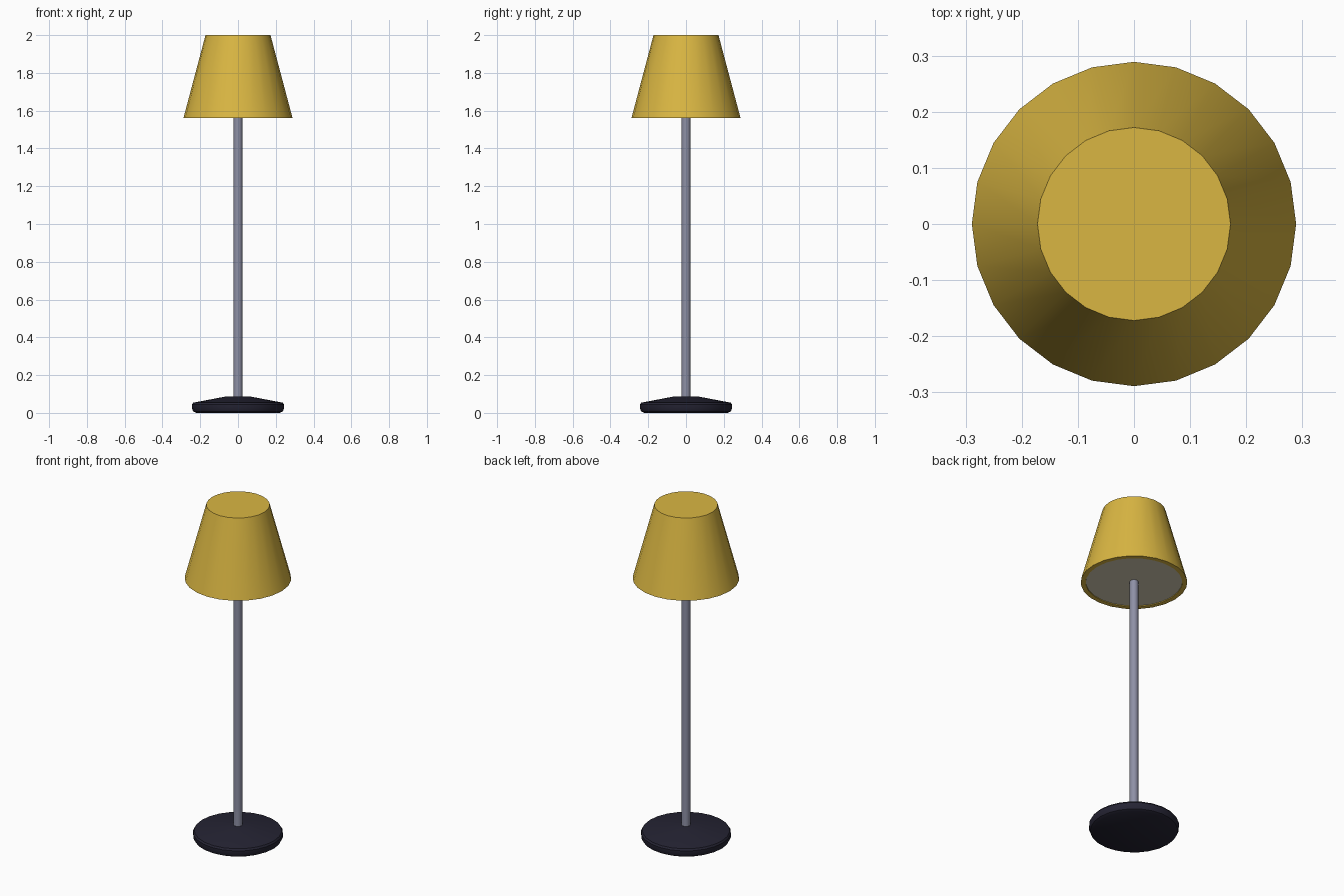
import bpy, bmesh, math

if "Cube" in bpy.data.objects:
    bpy.data.objects.remove(bpy.data.objects["Cube"])


def material(name, rgb):
    m = bpy.data.materials.new(name)
    m.diffuse_color = (*rgb, 1.0)
    m.use_nodes = True
    m.node_tree.nodes["Principled BSDF"].inputs["Base Color"].default_value = m.diffuse_color
    return m


yellow = material("mustard_yellow", (0.70, 0.47, 0.055))
cream = material("warm_white", (0.68, 0.62, 0.47))
steel = material("blue_grey", (0.27, 0.28, 0.38))
dark = material("dark_navy", (0.018, 0.017, 0.033))


def lathe(name, profile, sides, mat):
    """Spin an (radius, z) profile, bottom to top, around z; radius 0 closes to a point."""
    bm = bmesh.new()
    rings = []
    for r, z in profile:
        rings.append([bm.verts.new((r * math.cos(2 * math.pi * i / sides),
                                    r * math.sin(2 * math.pi * i / sides), z))
                      for i in range(sides)])
    for a, b in zip(rings, rings[1:]):
        for i in range(sides):
            j = (i + 1) % sides
            bm.faces.new((a[i], a[j], b[j], b[i]))
    bm.faces.new(rings[0][::-1])
    bm.faces.new(rings[-1])
    bmesh.ops.recalc_face_normals(bm, faces=bm.faces)
    mesh = bpy.data.meshes.new(name)
    bm.to_mesh(mesh)
    bm.free()
    mesh.materials.append(mat)
    obj = bpy.data.objects.new(name, mesh)
    bpy.context.collection.objects.link(obj)
    bpy.ops.object.select_all(action='DESELECT')
    obj.select_set(True)
    bpy.context.view_layer.objects.active = obj
    bpy.ops.object.shade_smooth_by_angle(angle=math.radians(32))
    return obj


# Weighted foot with rounded rim and shallow cone top
lathe("base", [(0.222, 0.0), (0.237, 0.008), (0.244, 0.024), (0.244, 0.044),
               (0.237, 0.054), (0.058, 0.088)], 24, dark)

# Slim upright, running up into the shade
lathe("pole", [(0.024, 0.06), (0.024, 1.60)], 12, steel)

# Tapered shade: closed top, thick lower rim, shallow recess underneath
lathe("shade", [(0.262, 1.568), (0.262, 1.56), (0.289, 1.56), (0.172, 2.0)], 24, yellow)

# Light diffuser set just inside the lower rim
lathe("diffuser", [(0.2615, 1.564), (0.2615, 1.567)], 24, cream)
